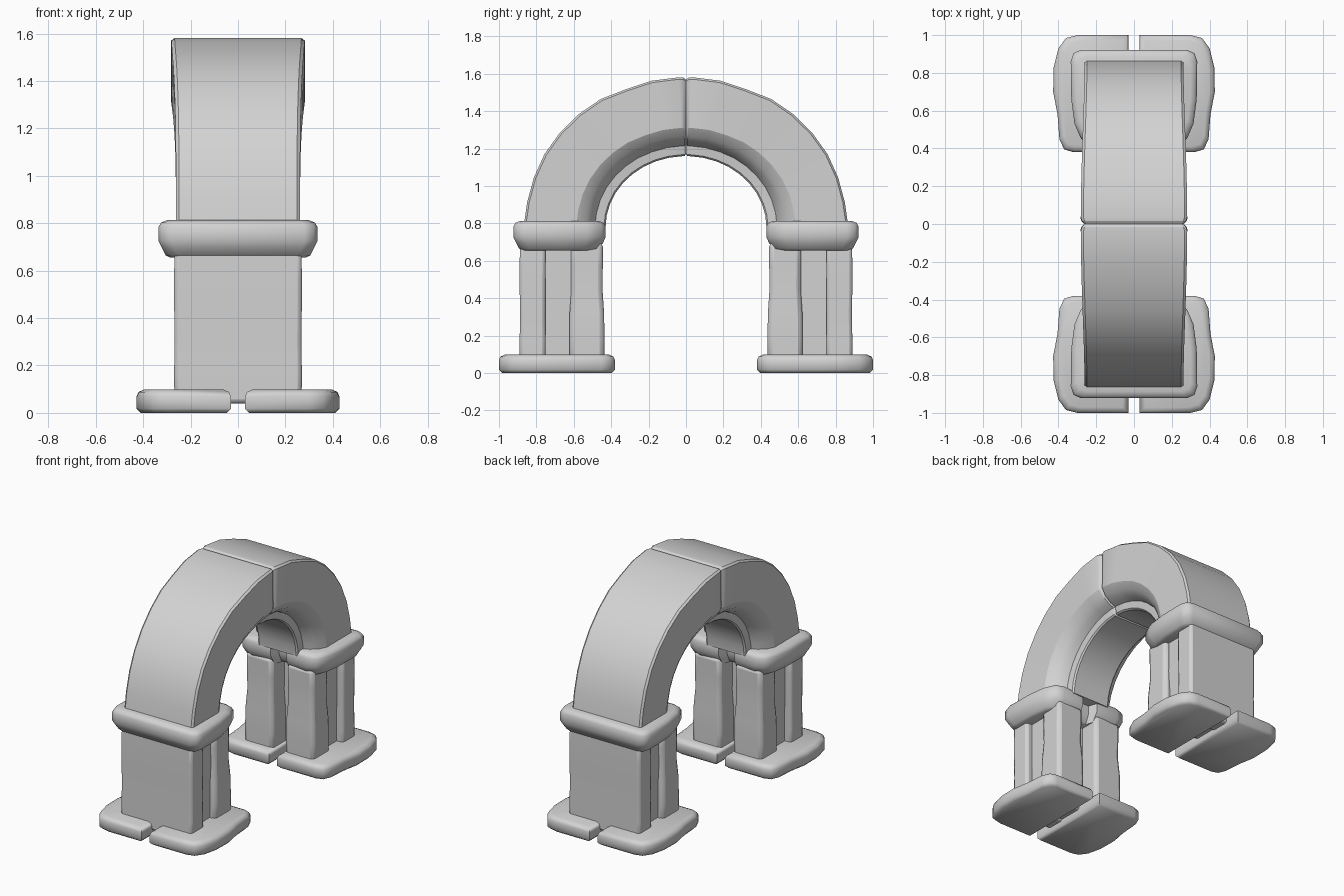
import bpy, bmesh, math, random

random.seed(4)
cube = bpy.data.objects.get("Cube")
if cube:
    bpy.data.objects.remove(cube, do_unlink=True)

# Single stone colour
stone = bpy.data.materials.new("light grey stone")
stone.use_nodes = True
stone.diffuse_color = (0.65, 0.65, 0.65, 1)
stone.node_tree.nodes["Principled BSDF"].inputs["Base Color"].default_value = stone.diffuse_color


def loft(name, rings, mirror_x=False, bevel=0.0, angle=35):
    """Skin a list of equal closed rings, cap both ends, mirror front to back."""
    bm = bmesh.new()
    loops = [[bm.verts.new(p) for p in ring] for ring in rings]
    n = len(loops[0])
    for a, b in zip(loops, loops[1:]):
        for i in range(n):
            j = (i + 1) % n
            bm.faces.new((a[i], a[j], b[j], b[i]))
    bm.faces.new(loops[0])
    bm.faces.new(loops[-1])
    bmesh.ops.recalc_face_normals(bm, faces=bm.faces)
    mesh = bpy.data.meshes.new(name)
    bm.to_mesh(mesh)
    bm.free()
    mesh.materials.append(stone)
    obj = bpy.data.objects.new(name, mesh)
    bpy.context.collection.objects.link(obj)
    if bevel:
        mod = obj.modifiers.new("soft edges", 'BEVEL')
        mod.width, mod.segments = bevel, 2
        mod.limit_method, mod.angle_limit = 'ANGLE', math.radians(35)
    mod = obj.modifiers.new("mirror", 'MIRROR')
    mod.use_axis = (mirror_x, True, False)
    mod.use_mirror_merge = False
    bpy.ops.object.select_all(action='DESELECT')
    bpy.context.view_layer.objects.active = obj
    obj.select_set(True)
    bpy.ops.object.shade_smooth_by_angle(angle=math.radians(angle))
    return obj


def layered(outline, levels):
    """Stack an outline at (height, inset) levels."""
    xs, ys = [p[0] for p in outline], [p[1] for p in outline]
    cx, cy = (min(xs) + max(xs)) / 2, (min(ys) + max(ys)) / 2
    hx, hy = (max(xs) - min(xs)) / 2, (max(ys) - min(ys)) / 2
    return [[(cx + (x - cx) * (1 - d / hx), cy + (y - cy) * (1 - d / hy), z)
             for x, y in outline] for z, d in levels]


def pillar(name, x0, x1, y0, y1, z0, z1, wobble, mirror_x=False, bevel=0.018):
    """Upright block with a slightly uneven, hand-cut width."""
    box = [(x0, y0), (x1, y0), (x1, y1), (x0, y1)]
    levels = [(z0 + (z1 - z0) * i / 5, random.uniform(0, wobble)) for i in range(6)]
    return loft(name, layered(box, levels), mirror_x, bevel)


# Split base slabs with rounded outer corners
foot = [(0.03, -1), (0.30, -1), (0.36, -0.985), (0.40, -0.93), (0.425, -0.83),
        (0.428, -0.70), (0.405, -0.58), (0.395, -0.45), (0.37, -0.395),
        (0.32, -0.38), (0.03, -0.38)]
loft("base_slabs", layered(foot, [(0, 0.018), (0.018, 0), (0.07, 0), (0.088, 0.008),
                                  (0.098, 0.03)]), mirror_x=True, angle=50)

# Piers: outer slab, recessed core, pair of inner columns
pillar("outer_pier_slabs", -0.27, 0.27, -0.89, -0.75, 0.04, 0.70, 0.006)
pillar("pier_cores", -0.225, 0.225, -0.77, -0.58, 0.05, 0.70, 0.003)
pillar("inner_columns", 0.045, 0.265, -0.625, -0.435, 0.06, 0.70, 0.012, True, 0.025)

# Capitals, notched in the middle of the inner side
half = [(0.04, -0.50), (0.06, -0.44), (0.22, -0.43), (0.28, -0.45), (0.315, -0.53),
        (0.332, -0.66), (0.335, -0.86), (0.32, -0.905), (0.28, -0.922)]
capital = half + [(-x, y) for x, y in reversed(half)]
loft("capitals", layered(capital, [(0.655, 0.05), (0.665, 0.03), (0.70, 0.012), (0.725, 0),
                                   (0.785, 0), (0.803, 0.01), (0.813, 0.035)]), angle=50)

# Arch halves: section of (depth from soffit to crown, width) with coved inner edge
section = [(0, 0.53), (0.02, 0.57), (0.13, 0.59), (0.17, 0.74), (0.25, 0.90),
           (0.36, 1), (0.975, 1), (1, 0.95)]
section = section + [(t, -w) for t, w in reversed(section)]


def arch_ring(angle, bump, width, inset=0.0):
    ring = []
    for t, w in section:
        t = 0.5 + (t - 0.5) * (1 - inset * 4)
        ry = 0.43 + 0.435 * t + bump * t
        rz = 0.38 + 0.42 * t + bump * t
        ring.append((w * (width - inset), -ry * math.cos(angle), 0.78 + rz * math.sin(angle)))
    return ring


steps = 10
rings = []
for i in range(steps):
    a = math.radians(87.5) * i / (steps - 1)
    width = 0.262 + 0.02 * math.sin(a) ** 4
    rings.append(arch_ring(a, random.uniform(-0.006, 0.006), width))
rings.append(arch_ring(math.radians(89), 0, 0.275))
rings.append(arch_ring(math.radians(90), 0, 0.275, 0.012))
loft("arch_halves", rings, angle=24)
